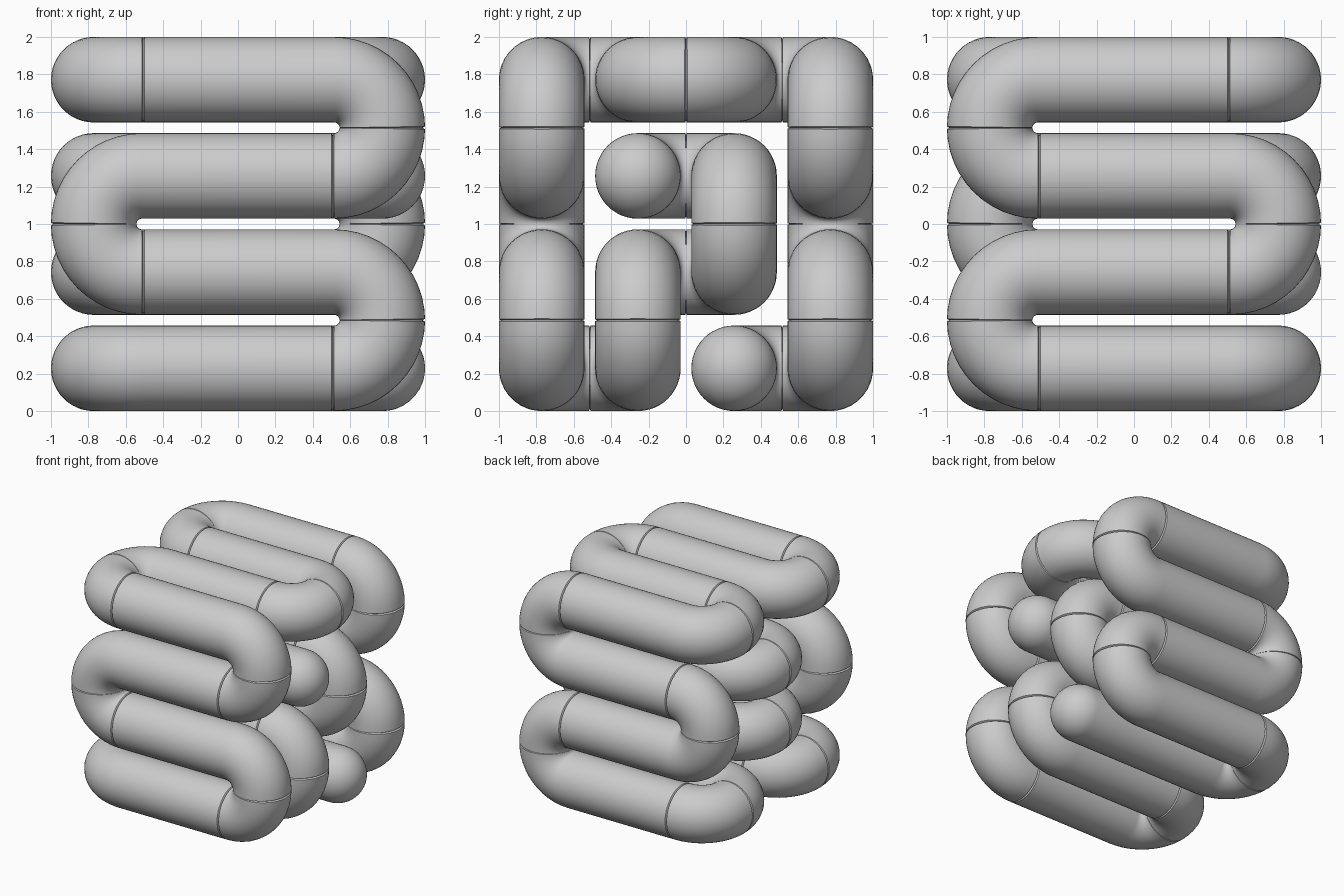
import bpy, bmesh, math
from mathutils import Vector, Matrix

if "Cube" in bpy.data.objects:
    bpy.data.objects.remove(bpy.data.objects["Cube"])

R = 8 / 35          # tube radius
P = 18 / 35         # spacing of the 4 x 4 rods, also where the bends start
SIDES = 48
GROOVE = 0.012      # depth of the seam grooves
HALF = 0.007        # half width of the seam grooves

# order in which the tube visits the rods: (column in y, row in z)
ROUTE = [(1, 2), (2, 2), (2, 1), (1, 1), (1, 0), (0, 0), (0, 1), (0, 2),
         (0, 3), (1, 3), (2, 3), (3, 3), (3, 2), (3, 1), (3, 0), (2, 0)]


def rod_pos(cell, x):
    return Vector((x, (cell[0] - 1.5) * P, R + cell[1] * P))


bm = bmesh.new()
rings = []


def ring(centre, u, v, radius):
    rings.append([bm.verts.new(centre + radius * (math.cos(a) * u + math.sin(a) * v))
                  for a in (2 * math.pi * i / SIDES for i in range(SIDES))])


def cap(centre, outward, u, v, closing):
    # rounded tube end, rings ordered along the path
    angles = [math.pi / 2 * i / 12 for i in range(12)]
    for a in angles if closing else reversed(angles):
        ring(centre + outward * R * math.sin(a), u, v, R * math.cos(a))
    return bm.verts.new(centre + outward * R)


# the path starts at the +x end of the first rod
d = -1
u, v = Vector((0, 1, 0)), Vector((0, 0, 1))
end_x = 1 - R
first_tip = cap(rod_pos(ROUTE[0], end_x), Vector((1, 0, 0)), u, v, False)

for here, after in zip(ROUTE, ROUTE[1:]):
    # seam where the straight rod meets the bend
    for off, dip in ((-HALF, 0), (0, GROOVE), (HALF, 0)):
        ring(rod_pos(here, d * (P - HALF) + d * off), u, v, R - dip)
    # half-circle bend with a seam in its middle
    a, b = rod_pos(here, d * P), rod_pos(after, d * P)
    centre = (a + b) / 2
    axis = Vector((d, 0, 0)).cross(b - a).normalized()
    steps = [math.pi * i / 24 for i in range(1, 25)]
    stations = [(t, 0) for t in steps if abs(t - math.pi / 2) > 0.01]
    stations += [(math.pi / 2 - 0.016, 0), (math.pi / 2, GROOVE), (math.pi / 2 + 0.016, 0)]
    for t, dip in sorted(stations):
        m = Matrix.Rotation(t, 3, axis)
        ring(centre + m @ (a - centre), m @ u, m @ v, R - dip)
    m = Matrix.Rotation(math.pi, 3, axis)
    u, v = m @ u, m @ v
    d = -d

last_tip = cap(rod_pos(ROUTE[-1], d * end_x), Vector((d, 0, 0)), u, v, True)

# skin the rings and close both tips
for r0, r1 in zip(rings, rings[1:]):
    for i in range(SIDES):
        j = (i + 1) % SIDES
        bm.faces.new((r0[i], r0[j], r1[j], r1[i]))
for i in range(SIDES):
    j = (i + 1) % SIDES
    bm.faces.new((first_tip, rings[0][j], rings[0][i]))
    bm.faces.new((last_tip, rings[-1][i], rings[-1][j]))
bmesh.ops.recalc_face_normals(bm, faces=bm.faces)

mesh = bpy.data.meshes.new("folded_tube")
bm.to_mesh(mesh)
bm.free()
tube = bpy.data.objects.new("folded_tube", mesh)
bpy.context.collection.objects.link(tube)
bpy.context.view_layer.objects.active = tube
tube.select_set(True)
bpy.ops.object.shade_smooth_by_angle(angle=math.radians(35))
